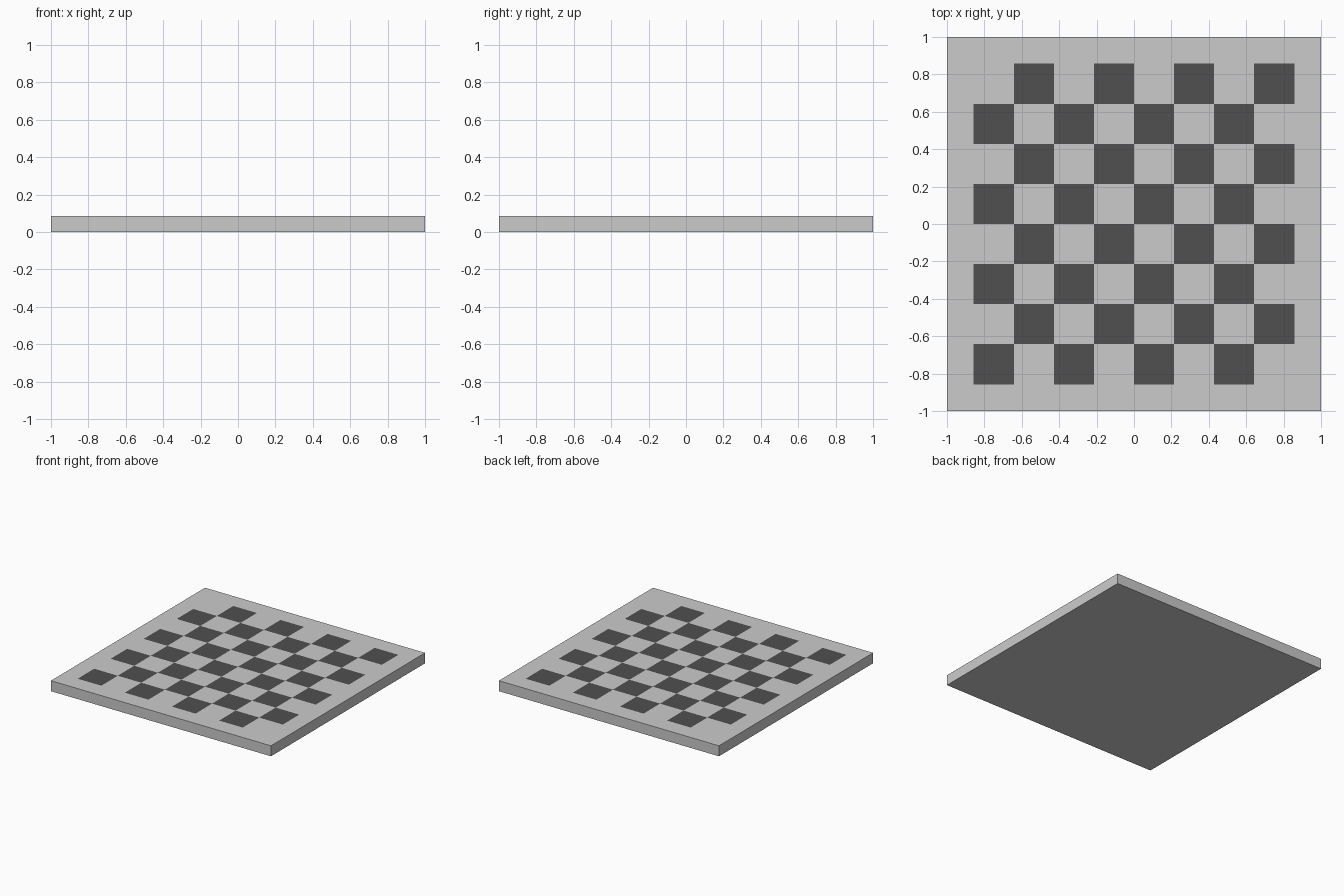
import bpy, bmesh

if "Cube" in bpy.data.objects:
    bpy.data.objects.remove(bpy.data.objects["Cube"])

HEIGHT = 0.086      # board thickness
FIELD = 6 / 7       # half width of the 8 x 8 playing field

dark = bpy.data.materials.new("dark_squares")
dark.diffuse_color = (0.08, 0.08, 0.08, 1)
dark.use_nodes = True
dark.node_tree.nodes["Principled BSDF"].inputs["Base Color"].default_value = dark.diffuse_color
light = bpy.data.materials.new("light_board")
light.diffuse_color = (0.8, 0.8, 0.8, 1)
light.use_nodes = True
light.node_tree.nodes["Principled BSDF"].inputs["Base Color"].default_value = light.diffuse_color

# Top surface: 10 x 10 cells, the outer ring being the border
bm = bmesh.new()
bmesh.ops.create_grid(bm, x_segments=10, y_segments=10, size=1)
for v in bm.verts:
    for a in (0, 1):
        if abs(v.co[a]) < 0.99:
            v.co[a] *= FIELD / 0.8
    v.co.z = HEIGHT

# Chequer pattern, dark square in the front left corner
cell = FIELD / 4
for f in bm.faces:
    c = f.calc_center_median()
    if max(abs(c.x), abs(c.y)) < FIELD:
        col = int((c.x + FIELD) / cell)
        row = int((c.y + FIELD) / cell)
        f.material_index = 1 if (col + row) % 2 == 0 else 0

# Side walls and underside
rim = [e for e in bm.edges if e.is_boundary]
walls = bmesh.ops.extrude_edge_only(bm, edges=rim)["geom"]
for v in walls:
    if isinstance(v, bmesh.types.BMVert):
        v.co.z = 0
base = [e for e in bm.edges if e.is_boundary]
bmesh.ops.contextual_create(bm, geom=base, mat_nr=0)
for f in bm.faces:
    if f.calc_center_median().z < HEIGHT - 0.01:
        f.material_index = 0
bmesh.ops.recalc_face_normals(bm, faces=bm.faces[:])

mesh = bpy.data.meshes.new("chequered_board")
bm.to_mesh(mesh)
bm.free()
mesh.materials.append(light)
mesh.materials.append(dark)
board = bpy.data.objects.new("chequered_board", mesh)
bpy.context.collection.objects.link(board)
